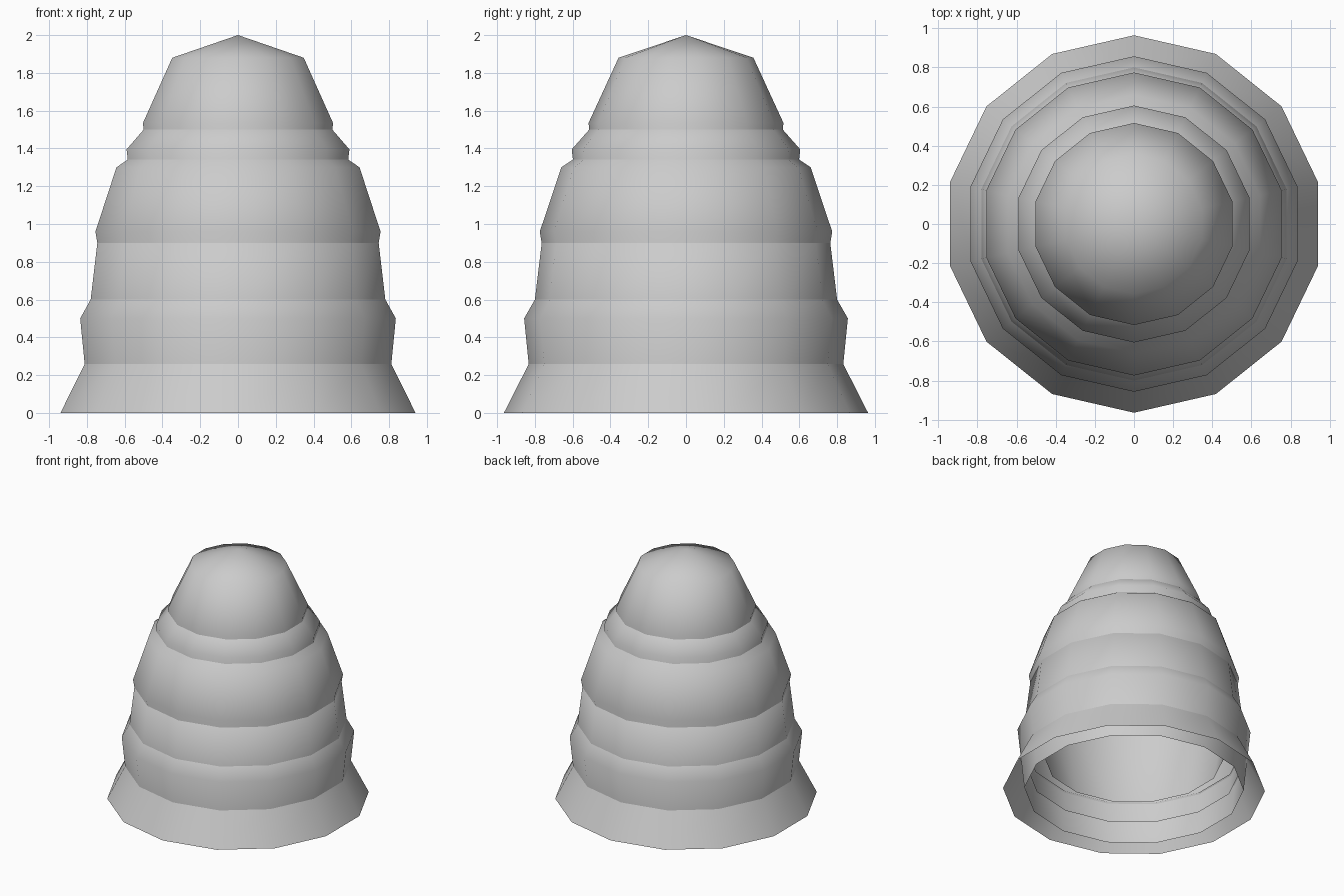
import bpy
import bmesh
import math
from mathutils import Vector

cube = bpy.data.objects.get("Cube")
if cube:
    bpy.data.objects.remove(cube, do_unlink=True)

SIDES = 14

# One plain grey for the whole shell
grey = bpy.data.materials.new("plain_grey")
grey.use_nodes = True
colour = (0.6, 0.6, 0.6, 1.0)
grey.diffuse_color = colour
grey.node_tree.nodes["Principled BSDF"].inputs["Base Color"].default_value = colour


def add_tier(name, profile):
    """Revolve (radius, height) points into an open, smooth-shaded tier."""
    bm = bmesh.new()
    verts = [bm.verts.new((0, r, z)) for r, z in profile]
    edges = [bm.edges.new(pair) for pair in zip(verts, verts[1:])]
    bmesh.ops.spin(bm, geom=verts + edges, cent=(0, 0, 0), axis=(0, 0, 1),
                   angle=math.tau, steps=SIDES)
    bmesh.ops.remove_doubles(bm, verts=bm.verts, dist=0.0005)
    bm.normal_update()
    # Turn every face outward
    for face in bm.faces:
        centre = face.calc_center_median()
        if face.normal.dot(Vector((centre.x, centre.y, 0))) < 0:
            face.normal_flip()
        face.smooth = True
    mesh = bpy.data.meshes.new(name)
    bm.to_mesh(mesh)
    bm.free()
    mesh.materials.append(grey)
    obj = bpy.data.objects.new(name, mesh)
    bpy.context.collection.objects.link(obj)
    return obj


# Nested bells from the ground up: each one hangs down inside the one below
add_tier("flared_skirt", [(0.964, 0), (0.832, 0.26), (0.792, 0.34)])
add_tier("lower_bell", [(0.807, 0.005), (0.857, 0.5), (0.80, 0.6), (0.757, 0.68)])
add_tier("middle_bell", [(0.785, 0.17), (0.812, 0.5), (0.756, 0.965), (0.70, 0.985)])
add_tier("shoulder_bell", [(0.66, 0.27), (0.774, 0.96), (0.66, 1.3), (0, 1.74)])
add_tier("neck_bell", [(0.57, 1.1), (0.605, 1.395), (0.512, 1.5), (0.44, 1.58)])
add_tier("cap_bell", [(0.488, 1.25), (0.516, 1.535), (0.357, 1.88), (0, 2)])
